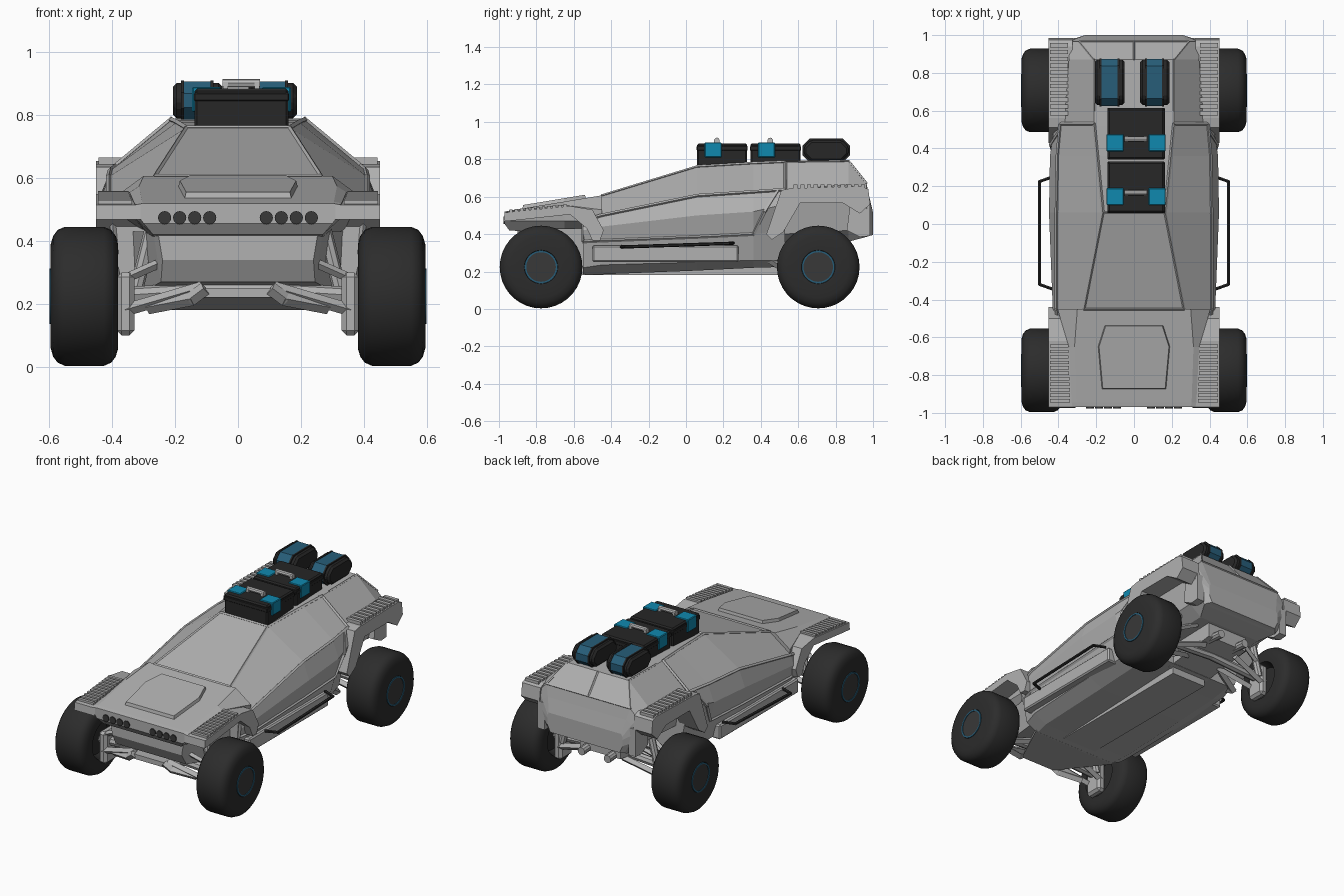
import bpy, bmesh, math
from mathutils import Vector, Matrix

if "Cube" in bpy.data.objects:
    bpy.data.objects.remove(bpy.data.objects["Cube"])


def material(name, r, g, b):
    m = bpy.data.materials.new(name)
    m.use_nodes = True
    m.diffuse_color = (r, g, b, 1)
    node = next(n for n in m.node_tree.nodes if n.type == 'BSDF_PRINCIPLED')
    node.inputs["Base Color"].default_value = (r, g, b, 1)
    return m


GREY = material("body grey", .44, .44, .44)
RUBBER = material("tyre black", .025, .025, .025)
HUB = material("hub charcoal", .04, .04, .04)
CASE = material("case black", .02, .02, .02)
BLUE = material("latch blue", .005, .25, .43)
DULL = material("strap blue", .02, .11, .19)
STEEL = material("handle grey", .5, .5, .5)


def finish(name, bm, mat, bevel=0, smooth=False):
    bmesh.ops.recalc_face_normals(bm, faces=bm.faces)
    if bevel:
        bmesh.ops.bevel(bm, geom=bm.edges[:], offset=bevel, segments=1, affect='EDGES')
    me = bpy.data.meshes.new(name)
    bm.to_mesh(me)
    bm.free()
    me.materials.append(mat)
    ob = bpy.data.objects.new(name, me)
    bpy.context.collection.objects.link(ob)
    if smooth:
        bpy.context.view_layer.objects.active = ob
        bpy.ops.object.select_all(action='DESELECT')
        ob.select_set(True)
        bpy.ops.object.shade_smooth_by_angle(angle=math.radians(35))
    return ob


def bridge(name, rings, mat, bevel=0):
    """Closed rings of points joined into a capped solid."""
    bm = bmesh.new()
    rows = [[bm.verts.new(p) for p in ring] for ring in rings]
    n = len(rows[0])
    for a, b in zip(rows, rows[1:]):
        for i in range(n):
            bm.faces.new((a[i], a[(i + 1) % n], b[(i + 1) % n], b[i]))
    bm.faces.new(rows[0])
    bm.faces.new(rows[-1])
    return finish(name, bm, mat, bevel)


def loft(name, sections, mat=GREY):
    """Half sections (y, [(x, z)...]) mirrored across the centre plane."""
    rings = [[(x, y, z) for x, z in half] + [(-x, y, z) for x, z in reversed(half)]
             for y, half in sections]
    return bridge(name, rings, mat)


def prism(name, x0, x1, profile, mat=GREY, bevel=0):
    return bridge(name, [[(x, y, z) for y, z in profile] for x in (x0, x1)], mat, bevel)


def box(name, x, y, z, mat=GREY, bevel=0):
    return prism(name, *x, [(y[0], z[0]), (y[1], z[0]), (y[1], z[1]), (y[0], z[1])], mat, bevel)


def rods(name, points, r, mat=GREY, sides=6, mirror=True):
    bm = bmesh.new()
    for s in (1, -1) if mirror else (1,):
        pts = [Vector((s * x, y, z)) for x, y, z in points]
        for a, b in zip(pts, pts[1:]):
            d = b - a
            rot = d.to_track_quat('Z', 'Y').to_matrix().to_4x4()
            bmesh.ops.create_cone(bm, cap_ends=True, segments=sides, radius1=r, radius2=r,
                                  depth=d.length + r * .6,
                                  matrix=Matrix.Translation((a + b) / 2) @ rot)
    return finish(name, bm, mat)


def lathe(name, profile, centre, mat):
    """Profile of (x, radius) spun around the wheel axis."""
    bm = bmesh.new()
    vs = [bm.verts.new((x, 0, r)) for x, r in profile]
    es = [bm.edges.new(p) for p in zip(vs, vs[1:])]
    bmesh.ops.spin(bm, geom=vs + es, cent=(0, 0, 0), axis=(1, 0, 0), angle=math.tau, steps=36)
    bmesh.ops.remove_doubles(bm, verts=bm.verts, dist=.0005)
    bmesh.ops.translate(bm, verts=bm.verts, vec=centre)
    return finish(name, bm, mat, smooth=True)


# Cabin: belly, sill, door bottom, door crease, belt, roof edge
loft("cabin", [
    (-.55, [(.28, .18), (.36, .22), (.39, .36), (.41, .42), (.40, .47), (.28, .58)]),
    (-.45, [(.30, .185), (.38, .235), (.415, .365), (.43, .44), (.41, .50), (.265, .605)]),
    (.06, [(.30, .205), (.39, .25), (.42, .385), (.45, .50), (.41, .605), (.165, .76)]),
    (.36, [(.30, .22), (.38, .26), (.42, .40), (.445, .52), (.405, .625), (.195, .778)]),
    (.53, [(.28, .225), (.33, .26), (.36, .42), (.42, .56), (.39, .637), (.212, .785)])])

# Rear body with sloped hatch and undercut tail
loft("rear_body", [
    (.52, [(.22, .35), (.30, .40), (.33, .58), (.37, .638), (.212, .785)]),
    (.87, [(.22, .36), (.30, .42), (.34, .60), (.345, .665), (.212, .79)]),
    (.965, [(.27, .385), (.32, .46), (.345, .55), (.34, .62), (.29, .672)]),
    (.98, [(.26, .39), (.30, .46), (.32, .52), (.31, .58), (.27, .60)]),
    (1.0, [(.24, .395), (.26, .44), (.26, .48), (.26, .50), (.25, .515)])])
rods("hatch_seam", [(0, .87, .79), (0, .965, .672)], .006, sides=4, mirror=False)
rods("hatch_frame", [(.212, .60, .787), (.212, .87, .79), (.29, .965, .672), (.0, .965, .672)], .006, sides=4)

# Hood and nose
loft("hood", [
    (-.97, [(.30, .455), (.325, .49), (.325, .515), (.30, .52)]),
    (-.945, [(.27, .42), (.325, .47), (.33, .52), (.305, .525)]),
    (-.65, [(.27, .40), (.33, .47), (.345, .555), (.315, .574)]),
    (-.45, [(.27, .40), (.40, .47), (.405, .53), (.30, .607)])])
outline = [(-.15, -.54), (.15, -.54), (.185, -.65), (.165, -.87), (-.165, -.87), (-.185, -.65)]
bridge("hood_bulge", [[(x * k, -.7 + (y + .7) * k, .607 + (y + .45) * .165 + h) for x, y in outline]
                      for k, h in ((1.04, -.01), (1, .018))], GREY)
loft("nose_core", [
    (-.90, [(.24, .34), (.255, .43)]),
    (-.86, [(.245, .27), (.27, .43)]),
    (-.52, [(.33, .22), (.34, .43)])])
loft("front_skid", [
    (-.88, [(.12, .22), (.11, .25)]),
    (-.54, [(.30, .18), (.28, .24)])])
bm = bmesh.new()
for s in (1, -1):
    for i in range(4):
        bmesh.ops.create_cone(bm, cap_ends=True, segments=16, radius1=.021, radius2=.021, depth=.012,
                              matrix=Matrix.Translation((s * (.09 + i * .0478), -.97, .474))
                              @ Matrix.Rotation(math.pi / 2, 4, 'X'))
finish("headlights", bm, HUB)

# Fenders, slats, struts: both sides
front_arch = [(-.975, .468), (-.97, .515), (-.62, .55), (-.50, .53), (-.44, .42), (-.46, .365),
              (-.50, .365), (-.53, .43), (-.62, .505), (-.90, .475)]
rear_arch = [(.51, .635), (.56, .645), (.94, .655), (.975, .64), (.985, .56), (.93, .51), (.84, .565),
             (.61, .565), (.52, .41), (.46, .37), (.43, .40)]
for s, side in ((1, "left"), (-1, "right")):
    prism("front_fender_" + side, s * .31, s * .452, front_arch)
    prism("rear_fender_" + side, s * .325, s * .452, rear_arch)
    for i in range(11):
        y = -.945 + i * .029
        z = .517 + (y + .97) * .1
        box(f"front_slat_{side}", (s * (.338 + i * .001), s * .446), (y, y + .018), (z - .004, z + .011))
        y = .575 + i * .036
        box(f"rear_slat_{side}", (s * .35, s * .444), (y, y + .022), (.645, .665))
    # sill step and tail corner
    box("sill_step_" + side, (s * .34, s * .432), (-.50, .28), (.25, .34), bevel=.008)
    prism("tail_corner_" + side, s * .29, s * .34,
          [(.86, .42), (.93, .385), (.985, .39), (.985, .56), (.88, .58)])

# Pillar, belt and door trim
rods("windshield_frame", [(0, -.45, .606), (.265, -.45, .606), (.165, .06, .761), (0, .06, .761)], .007, sides=4)
rods("roof_rail", [(.165, .06, .76), (.195, .36, .778), (.212, .53, .785), (.39, .53, .637)], .009, sides=4)
rods("belt_rail", [(.40, -.55, .47), (.41, -.45, .50), (.41, .06, .605), (.405, .36, .625), (.39, .53, .637)], .01, sides=4)
rods("door_trim", [(.40, -.55, .47), (.39, -.55, .36), (.415, -.45, .365), (.42, .06, .385), (.42, .36, .40),
                   (.44, .42, .52), (.395, .49, .632)], .01, sides=4)
rods("side_step_bar", [(.43, -.345, .332), (.50, -.32, .332), (.50, .225, .35), (.43, .25, .352)], .009, CASE)

# Underbody
box("belly_keel", (-.12, .12), (-.5, .5), (.18, .26))
prism("rear_subframe", -.14, .14, [(.48, .22), (.85, .27), (.85, .36), (.48, .36)])
rods("rear_brace", [(.34, .36, .32), (.32, .52, .22), (.14, .60, .27)], .022, sides=4)
rods("exhaust_pipe", [(.09, .55, .30), (.09, .90, .28)], .025, sides=10)
rods("front_bumper_arm", [(.11, -.88, .245), (.15, -.87, .215), (.28, -.82, .19)], .022, sides=4)
for end, y in (("front", -.775), ("rear", .707)):
    for d in (-.08, .08):
        rods(end + "_lower_arm", [(.12, y + d, .25), (.36, y + d * .5, .18)], .02, sides=4)
        rods(end + "_upper_arm", [(.18, y + d, .36), (.36, y + d * .4, .28)], .015, sides=4)
    rods(end + "_axle", [(0, y, .25), (.40, y, .225)], .026, sides=8)
    rods(end + "_shock", [(.26, y + .04, .50), (.33, y + .04, .22)], .022, sides=8)
    for s in (1, -1):
        box(end + "_upright", (s * .33, s * .385), (y - .06, y + .06), (.10, .30), bevel=.015)
        # Wheel
        tyre = [(.05, 0), (.05, .10), (.0, .12), (.0, .165), (.008, .192), (.022, .211), (.045, .221),
                (.17, .221), (.193, .211), (.207, .192), (.215, .165), (.215, .09), (.21, .088), (.21, 0)]
        place = lambda pts: [(s * (.381 + x), r) for x, r in pts]
        c = (0, y, .224)
        lathe(end + "_tyre", place(tyre), c, RUBBER)
        lathe(end + "_hub", place([(.20, 0), (.214, 0), (.214, .08), (.20, .08)][1:]), c, HUB)
        lathe(end + "_hub_ring", place([(.20, .079), (.218, .079), (.218, .088), (.20, .088)]), c, DULL)

# Roof crates with latches and handles
for name, y in (("front_crate", .06), ("rear_crate", .345)):
    box(name, (-.138, .16), (y, y + .267), (.755, .885), CASE, .008)
    box(name + "_lid", (-.141, .163), (y - .003, y + .27), (.845, .872), CASE, .004)
    for x in ((-.146, -.055), (.077, .168)):
        box(name + "_latch", x, (y + .04, y + .13), (.81, .89), BLUE, .004)
    yh = y + .105
    rods(name + "_handle", [(-.045, yh, .902), (.065, yh, .902)], .014, STEEL, 8, False)
    for x in (-.04, .06):
        box(name + "_handle_foot", (x - .008, x + .008), (yh - .015, yh + .015), (.88, .905), STEEL)


# Rear roof bags with strap bands
def octagon(grow):
    y0, y1, z0, z1, c = .63 - grow, .87 + grow, .79 - grow, .903 + grow, .038
    return [(y0 + c, z0), (y1 - c, z0), (y1, z0 + c), (y1, z1 - c),
            (y1 - c, z1), (y0 + c, z1), (y0, z1 - c), (y0, z0 + c)]


for side, x0, x1 in (("right", -.207, -.05), ("left", .033, .187)):
    prism("bag_" + side, x0, x1, octagon(0), CASE, .012)
    prism("bag_strap_" + side, x0 + .035, x1 - .038, octagon(.004), DULL)
    for x in (x0 + .03, x1 - .033):
        prism("bag_strap_edge_" + side, x - .005, x + .005, octagon(.007), CASE)
